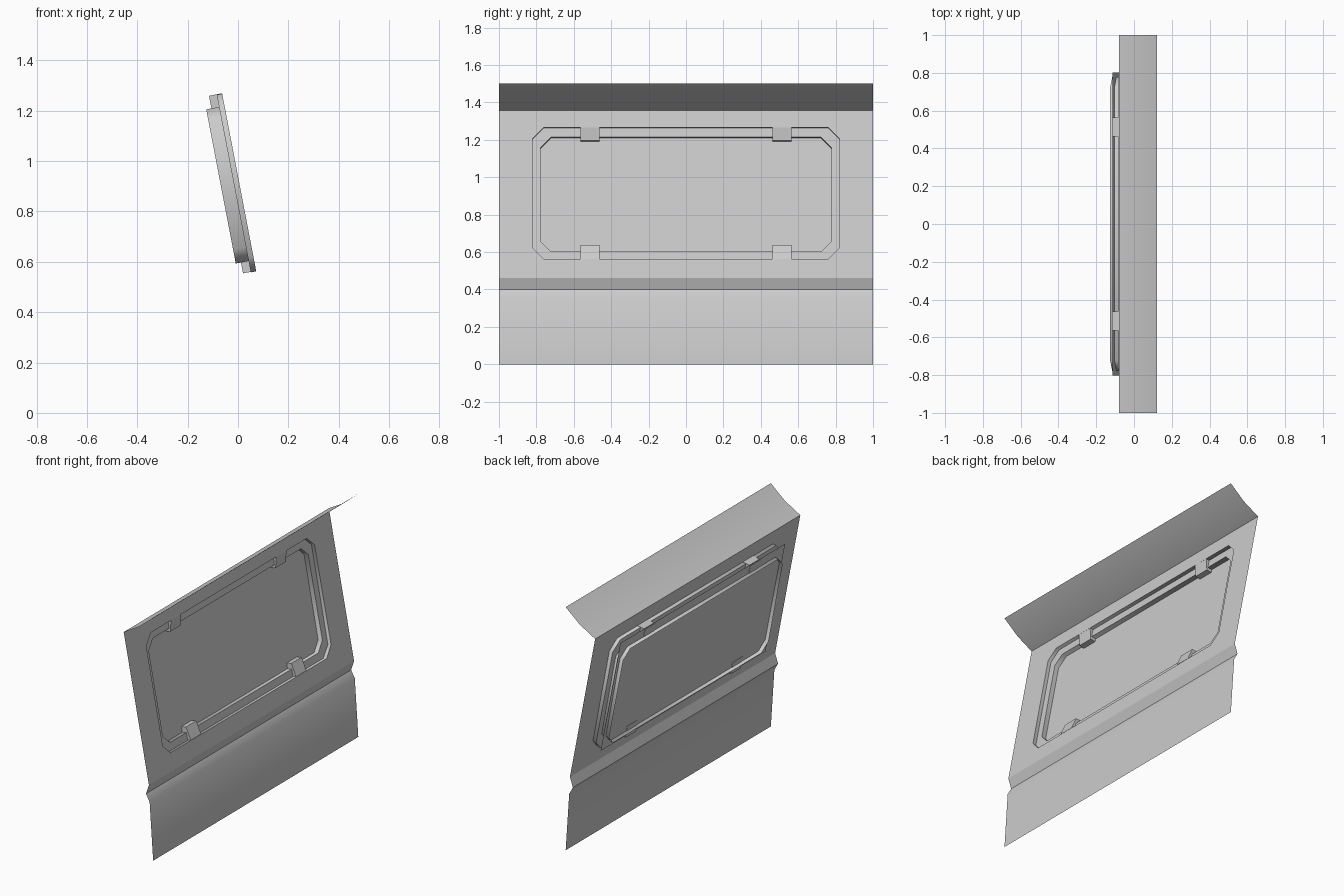
import bpy, bmesh
from mathutils import Vector

if "Cube" in bpy.data.objects:
    bpy.data.objects.remove(bpy.data.objects["Cube"])

LOW = Vector((0.092, 0, 0.46))     # bottom of the leaning panel
TOP = Vector((-0.08, 0, 1.357))    # top of the leaning panel
SLOPE = (TOP.x - LOW.x) / (TOP.z - LOW.z)
OUT = Vector((-1, 0, SLOPE)).normalized()   # direction the recess is pressed


def on_panel(y, z, depth=0.0):
    p = Vector((LOW.x + (z - LOW.z) * SLOPE, y, z))
    return p + OUT * depth


def finish(bm, name, angle=None):
    bmesh.ops.recalc_face_normals(bm, faces=bm.faces)
    me = bpy.data.meshes.new(name)
    bm.to_mesh(me)
    bm.free()
    ob = bpy.data.objects.new(name, me)
    bpy.context.collection.objects.link(ob)
    if angle:
        bpy.ops.object.select_all(action='DESELECT')
        ob.select_set(True)
        bpy.context.view_layer.objects.active = ob
        bpy.ops.object.shade_smooth_by_angle(angle=angle)
    return ob


def octagon(y, z0, z1, c):
    """Chamfered rectangle, starting on the bottom edge, counter-clockwise."""
    return [(-y + c, z0), (y - c, z0), (y, z0 + c), (y, z1 - c),
            (y - c, z1), (-y + c, z1), (-y, z1 - c), (-y, z0 + c)]


def strip(name, profile):
    bm = bmesh.new()
    rows = [[bm.verts.new((x, y, z)) for y in (-1, 1)] for x, z in profile]
    for a, b in zip(rows, rows[1:]):
        bm.faces.new((a[0], a[1], b[1], b[0]))
    finish(bm, name, 0.6)


# folded sheet below and above the leaning panel
strip("lower_skirt", [(0.121, 0), (0.097, 0.355), (0.072, 0.40), (LOW.x, LOW.z)])
strip("roof_edge", [(TOP.x, TOP.z), (0.025, 1.418), (0.121, 1.50)])

# leaning panel with a stepped window opening
bm = bmesh.new()
outer = octagon(0.82, 0.562, 1.267, 0.06)
inner = octagon(0.777, 0.607, 1.219, 0.055)
levels = [(outer, 0), (outer, 0.022), (inner, 0.022), (inner, 0.074)]
loops = [[bm.verts.new(on_panel(y, z, d)) for y, z in pts] for pts, d in levels]

# flat surround between the sheet corners and the opening
corners = [bm.verts.new(on_panel(y, z)) for y, z in
           ((-1, LOW.z), (1, LOW.z), (1, TOP.z), (-1, TOP.z))]
ring = loops[0]
for i in range(4):
    a, b, c = ring[2 * i], ring[2 * i + 1], ring[(2 * i + 2) % 8]
    nxt = corners[(i + 1) % 4]
    bm.faces.new((corners[i], nxt, b, a))
    bm.faces.new((nxt, c, b))

# opening walls and ledge, open at the far end
for a, b in zip(loops, loops[1:]):
    for i in range(8):
        j = (i + 1) % 8
        bm.faces.new((a[i], a[j], b[j], b[i]))
finish(bm, "wall_panel", 0.85)

# flat window pane crossing the opening
bm = bmesh.new()
bm.faces.new([bm.verts.new(on_panel(y, z, 0.051)) for y, z in
              ((-0.803, 0.575), (0.803, 0.575), (0.803, 1.275), (-0.803, 1.275))])
finish(bm, "window_pane")

# four wedge clips holding the pane: thick at the rim, thinner toward the middle
for side, y in (("left", -0.513), ("right", 0.513)):
    for level, rim, tip in (("lower", 0.564, 0.64), ("upper", 1.269, 1.20)):
        bm = bmesh.new()
        v = [bm.verts.new(on_panel(y + dy, z, d))
             for d_rim, d_tip in ((0.0, 0.018), (0.053, 0.053))
             for dy, z, d in ((-0.05, rim, d_rim), (0.05, rim, d_rim),
                              (0.05, tip, d_tip), (-0.05, tip, d_tip))]
        bm.faces.new(v[:4])
        bm.faces.new(v[4:])
        for i in range(4):
            j = (i + 1) % 4
            bm.faces.new((v[i], v[j], v[j + 4], v[i + 4]))
        finish(bm, f"clip_{level}_{side}")
